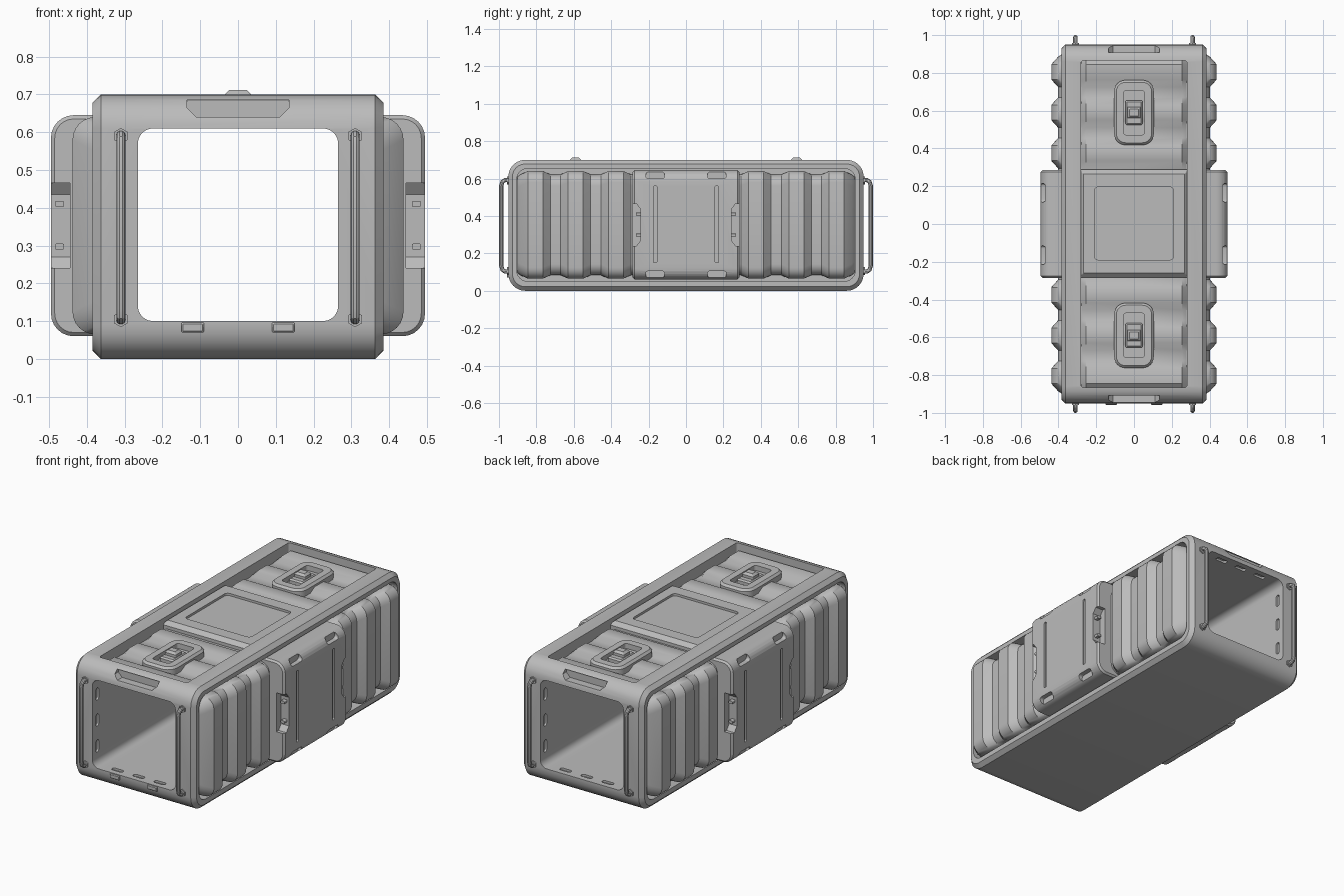
import bpy, bmesh, math
from math import cos, sin, pi

if "Cube" in bpy.data.objects:
    bpy.data.objects.remove(bpy.data.objects["Cube"])

grey = bpy.data.materials.new("plain grey")
grey.diffuse_color = (0.5, 0.5, 0.5, 1)
grey.use_nodes = True
grey.node_tree.nodes["Principled BSDF"].inputs["Base Color"].default_value = grey.diffuse_color


def rrect(c, h, r, seg=6):
    """Rounded rectangle outline, counter-clockwise from the +u side."""
    pts = []
    for k, (su, sv) in enumerate(((1, 1), (-1, 1), (-1, -1), (1, -1))):
        for i in range(seg + 1):
            a = pi / 2 * (k + i / seg)
            pts.append((c[0] + su * (h[0] - r) + r * cos(a), c[1] + sv * (h[1] - r) + r * sin(a)))
    return pts


def place(axis, p, d):
    return {'x': (d, p[0], p[1]), 'y': (p[0], d, p[1]), 'z': (p[0], p[1], d)}[axis]


def loft(name, rings):
    bm = bmesh.new()
    vs = [[bm.verts.new(p) for p in ring] for ring in rings]
    n = len(vs[0])
    for a, b in zip(vs, vs[1:]):
        for i in range(n):
            bm.faces.new((a[i], a[(i + 1) % n], b[(i + 1) % n], b[i]))
    bm.faces.new(vs[0])
    bm.faces.new(vs[-1])
    bmesh.ops.recalc_face_normals(bm, faces=bm.faces)
    me = bpy.data.meshes.new(name)
    bm.to_mesh(me)
    bm.free()
    me.materials.append(grey)
    ob = bpy.data.objects.new(name, me)
    bpy.context.collection.objects.link(ob)
    return ob


def prism(name, axis, pts, d0, d1):
    return loft(name, [[place(axis, p, d) for p in pts] for d in (d0, d1)])


def slab(name, axis, c, h, r, d, ch=0, both=False):
    """Rounded slab along an axis, chamfered at its far end (or at both ends)."""
    s = 1 if d[1] > d[0] else -1
    small = (h[0] - ch, h[1] - ch)
    steps = [(d[0], h, r)]
    if both:
        steps = [(d[0], small, max(r - ch, .002)), (d[0] + s * ch, h, r)]
    if ch:
        steps.append((d[1] - s * ch, h, r))
    steps.append((d[1], small, max(r - ch, .002)))
    return loft(name, [[place(axis, p, dd) for p in rrect(c, hh, rr)] for dd, hh, rr in steps])


def activate(ob):
    bpy.ops.object.select_all(action='DESELECT')
    ob.select_set(True)
    bpy.context.view_layer.objects.active = ob


def cut(target, cutters):
    activate(target)
    for c in cutters:
        m = target.modifiers.new("cut", 'BOOLEAN')
        m.operation, m.solver, m.object = 'DIFFERENCE', 'EXACT', c
        bpy.ops.object.modifier_apply(modifier=m.name)
        bpy.data.objects.remove(c, do_unlink=True)


# Outer frame with tunnel, side pockets and top pocket
frame = slab("frame", 'x', (0, .35), (.95, .35), .09, (-.385, .385), .022, True)
tools = [slab("tunnel", 'y', (0, .355), (.265, .255), .04, (-1.1, 1.1)),
         slab("top_pocket", 'z', (0, 0), (.28, .865), .012, (.635, .8))]
for s in (-1, 1):
    tools.append(slab("side_pocket", 'x', (0, .352), (.905, .302), .06, (.33 * s, .5 * s)))
    # grip notch above each opening
    grip = [(-.135, .685), (-.135, .665), (-.11, .64), (.11, .64), (.135, .665), (.135, .685)]
    tools.append(prism("grip_notch", 'y', grip, .9 * s, 1.1 * s))
    # small slots just inside the opening on all four walls
    for k in (-1, 0, 1):
        for z in (.1, .61):
            tools.append(slab("slot", 'z', (.135 * k, .905 * s), (.035, .013), .012, (z - .012, z + .012)))
        for x in (-.265, .265):
            tools.append(slab("slot", 'x', (.905 * s, .355 + .15 * k), (.013, .035), .012, (x - .012, x + .012)))
cut(frame, tools)

# Rib stations along y: (position, 0 = valley, 1 = crest)
wave = [(.25, 0)]
for p in (.375, .59, .805):
    wave += [(p - .08, 0), (p - .04, 1), (p + .04, 1), (p + .08, 0)]
wave.append((.902, -.7))


def side_ring(side, y, X, lo, hi, r):
    pts = rrect((0, (lo + hi) / 2), (X, (hi - lo) / 2), r)
    q = len(pts) // 4
    pts = pts[3 * q:] + pts[:q] + [(.31, hi), (.31, lo)]
    return [(side * x, y, z) for x, z in pts]


def top_ring(y, w):
    z = .645 + .022 * w
    return [(x, y, zz) for x, zz in ((-.285, .62), (-.285, .632), (-.255, z),
                                     (.255, z), (.285, .632), (.285, .62))]


for e, end in ((-1, "front"), (1, "back")):
    for s, side in ((-1, "left"), (1, "right")):
        # Ribbed side wall
        loft(f"{side}_{end}_ribbed_wall",
             [side_ring(s, e * y, .402 + .036 * w, .083 - .018 * w, .622 + .018 * w, .06) for y, w in wave])
        # Upright grab handle with its bosses
        cu = bpy.data.curves.new("handle", 'CURVE')
        cu.dimensions, cu.bevel_depth, cu.bevel_resolution = '3D', .012, 3
        cu.use_fill_caps = True
        path = [(.94, .103), (.968, .103), (.982, .113), (.988, .135),
                (.988, .56), (.982, .582), (.968, .592), (.94, .592)]
        sp = cu.splines.new('POLY')
        sp.points.add(len(path) - 1)
        for pt, (y, z) in zip(sp.points, path):
            pt.co = (s * .31, e * y, z, 1)
        cu.materials.append(grey)
        h = bpy.data.objects.new(f"{end}_{side}_handle", cu)
        bpy.context.collection.objects.link(h)
        activate(h)
        bpy.ops.object.convert(target='MESH')
        for z in (.105, .59):
            prism(f"{end}_{side}_handle_boss", 'y',
                  [(s * .31 + .021 * cos(pi * i / 3 + pi / 6), z + .021 * sin(pi * i / 3 + pi / 6))
                   for i in range(6)], e * .94, e * .957)
    # Ribbed top cover
    loft(f"{end}_ribbed_top", [top_ring(e * min(y, .872), w) for y, w in wave])
    # Top latch: ring plate, toggle and cap
    c = (0, e * .59)
    plate = slab(f"{end}_latch_plate", 'z', c, (.105, .172), .06, (.625, .69), .012)
    cut(plate, [slab("hole", 'z', c, (.055, .118), .015, (.66, .8))])
    slab(f"{end}_latch_toggle", 'z', c, (.045, .065), .008, (.64, .685), .008)
    slab(f"{end}_latch_cap", 'z', c, (.035, .03), .005, (.64, .712), .012)

# Side centre panels with slots, pills and latch notches
for s, side in ((-1, "left"), (1, "right")):
    panel = loft(f"{side}_centre_panel",
                 [side_ring(s, y, .495 - i, .06 + i, .645 - i, .06 - i)
                  for y, i in ((-.285, .01), (-.275, 0), (.275, 0), (.285, .01))])
    tools = []
    for e in (-1, 1):
        tools.append(slab("slot", 'x', (e * .165, .355), (.01, .205), .008, (s * .485, s * .6)))
        for z in (.088, .617):
            tools.append(slab("pill", 'x', (e * .165, z), (.05, .018), .015, (s * .466, s * .6)))
        notch = [(e * .3, .24), (e * .265, .24), (e * .242, .27), (e * .242, .435),
                 (e * .265, .465), (e * .3, .465)]
        tools.append(prism("notch", 'x', notch, s * .445, s * .6))
        for z in (.297, .41):
            slab(f"{side}_latch_pin", 'y', (s * .472, z), (.012, .008), .004, (e * .235, e * .268))
    cut(panel, tools)

# Top centre panel with a square recess
top = slab("top_centre_panel", 'z', (0, .003), (.29, .285), .01, (.62, .685), .022)
cut(top, [slab("recess", 'z', (0, .003), (.21, .193), .022, (.672, .8))])

# Small catches under the front opening
for x in (-.12, .12):
    slab("front_catch", 'y', (x, .083), (.03, .013), .003, (-.93, -.958), .004)

for ob in bpy.context.scene.objects:
    activate(ob)
    bpy.ops.object.shade_smooth_by_angle(angle=math.radians(30))
